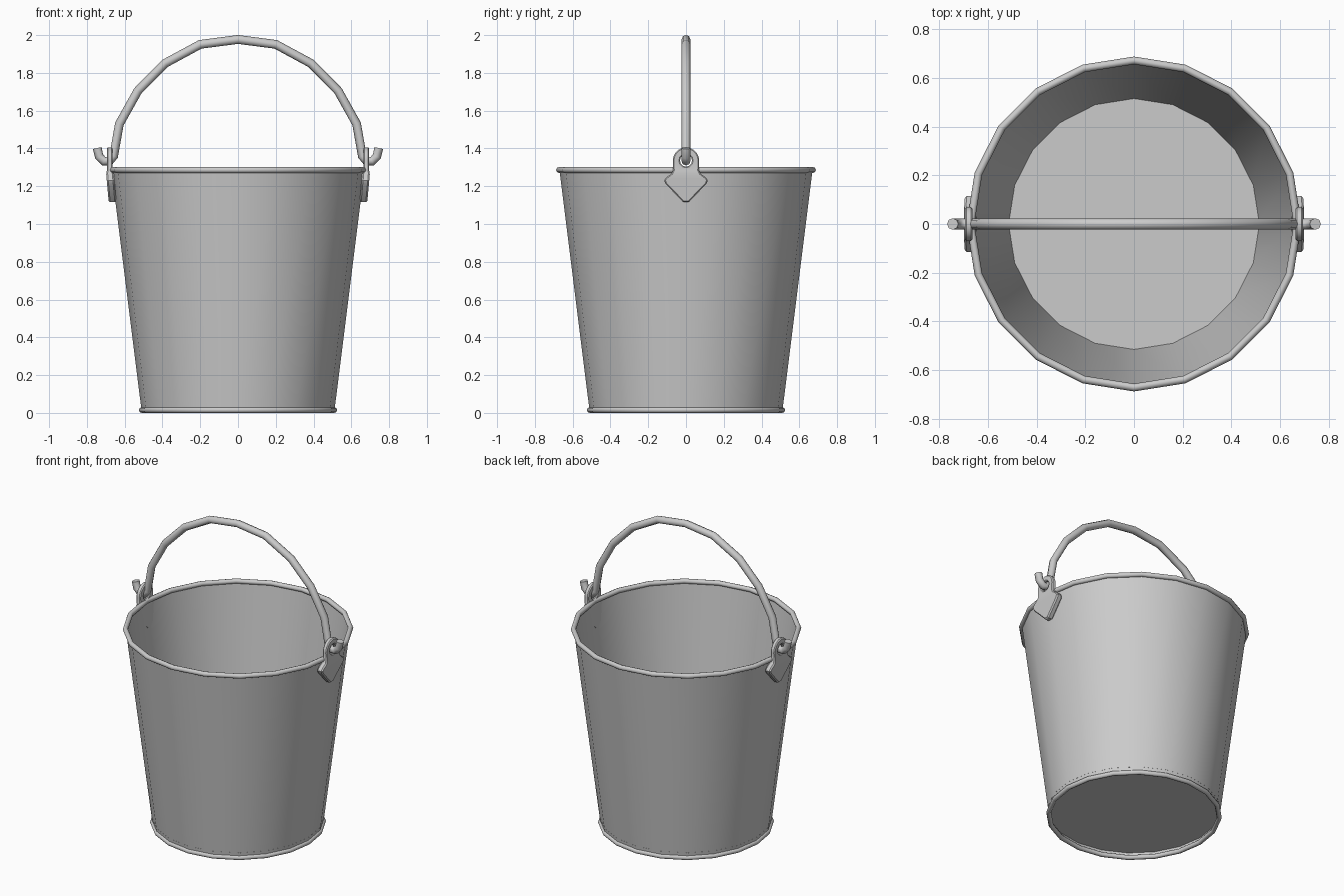
import bpy, bmesh
from math import sin, cos, pi, radians

if "Cube" in bpy.data.objects:
    bpy.data.objects.remove(bpy.data.objects["Cube"])

SIDES = 20


def smooth(obj, angle=35):
    bpy.ops.object.select_all(action='DESELECT')
    obj.select_set(True)
    bpy.context.view_layer.objects.active = obj
    bpy.ops.object.shade_smooth_by_angle(angle=radians(angle))


def add_mesh(name, bm):
    mesh = bpy.data.meshes.new(name)
    bm.to_mesh(mesh)
    bm.free()
    obj = bpy.data.objects.new(name, mesh)
    bpy.context.collection.objects.link(obj)
    return obj


def curve_to_mesh(name, curve):
    tmp = bpy.data.objects.new(name + "_curve", curve)
    bpy.context.collection.objects.link(tmp)
    deps = bpy.context.evaluated_depsgraph_get()
    mesh = bpy.data.meshes.new_from_object(tmp.evaluated_get(deps))
    bpy.data.objects.remove(tmp)
    obj = bpy.data.objects.new(name, mesh)
    bpy.context.collection.objects.link(obj)
    return obj


def add_spline(curve, points, cyclic=False):
    s = curve.splines.new('POLY')
    s.points.add(len(points) - 1)
    for p, co in zip(s.points, points):
        p.co = (*co, 1)
    s.use_cyclic_u = cyclic


def ring(name, radius, minor, z):
    bpy.ops.mesh.primitive_torus_add(major_radius=radius, minor_radius=minor,
                                     major_segments=SIDES, minor_segments=8,
                                     location=(0, 0, z))
    obj = bpy.context.object
    obj.name = name
    smooth(obj, 50)


# Tapered wall
bm = bmesh.new()
loops = [[bm.verts.new((r * cos(2 * pi * i / SIDES), r * sin(2 * pi * i / SIDES), z))
          for i in range(SIDES)] for r, z in ((0.511, 0.015), (0.670, 1.285))]
for i in range(SIDES):
    j = (i + 1) % SIDES
    bm.faces.new((loops[0][i], loops[0][j], loops[1][j], loops[1][i]))
smooth(add_mesh("bucket_wall", bm))

# Floor, recessed above the foot ring
bm = bmesh.new()
bm.faces.new([bm.verts.new((0.516 * cos(2 * pi * i / SIDES), 0.516 * sin(2 * pi * i / SIDES), 0.05))
              for i in range(SIDES)])
add_mesh("bucket_floor", bm)

# Rolled rim and foot ring
ring("rim", 0.672, 0.016, 1.286)
ring("foot_ring", 0.510, 0.015, 0.015)

# Wire handle with a hook at each end
half = [(0.20, 1.951), (0.387, 1.85), (0.53, 1.705), (0.628, 1.53), (0.658, 1.36),
        (0.680, 1.332), (0.710, 1.332), (0.735, 1.357), (0.745, 1.402)]
path = [(-x, 0, z) for x, z in reversed(half)] + [(0, 0, 1.977)] + [(x, 0, z) for x, z in half]
wire = bpy.data.curves.new("handle", 'CURVE')
wire.dimensions = '3D'
wire.bevel_depth = 0.0235
wire.bevel_resolution = 2
wire.use_fill_caps = True
add_spline(wire, path)
smooth(curve_to_mesh("handle", wire), 62)

# Ear plates: round eye above a diamond, mirrored to both sides
eye_z = 1.336
side = [(0.068, 1.285), (0.076, 1.268), (0.108, 1.244), (0.115, 1.230), (0.108, 1.212), (0.014, 1.116)]
arc = [(0.070 * cos(a), eye_z + 0.070 * sin(a)) for a in (pi * k / 10 for k in range(11))]
outline = side[::-1] + arc + [(-y, z) for y, z in side]
hole = [(0.032 * cos(-2 * pi * k / 12), eye_z + 0.032 * sin(-2 * pi * k / 12)) for k in range(12)]
plate = bpy.data.curves.new("ear", 'CURVE')
plate.dimensions = '2D'
plate.fill_mode = 'BOTH'
plate.extrude = 0.009
plate.bevel_depth = 0.006
plate.bevel_resolution = 0
plate.offset = -0.006
for pts in (outline, hole):
    add_spline(plate, [(y, z, 0) for y, z in pts], True)
ear = curve_to_mesh("handle_ears", plate)
for v in ear.data.vertices:
    y, z, x = v.co
    lean = min(0, z - 1.28) * 0.09          # lower part follows the wall
    v.co = (0.679 + x * (1.35 if z < 1.275 else 1) + lean, y, z)
bm = bmesh.new()
bm.from_mesh(ear.data)
bmesh.ops.remove_doubles(bm, verts=bm.verts, dist=0.0002)
bmesh.ops.recalc_face_normals(bm, faces=bm.faces)
bm.to_mesh(ear.data)
bm.free()
smooth(ear, 30)
ear.modifiers.new("both_sides", 'MIRROR').use_axis[0] = True
